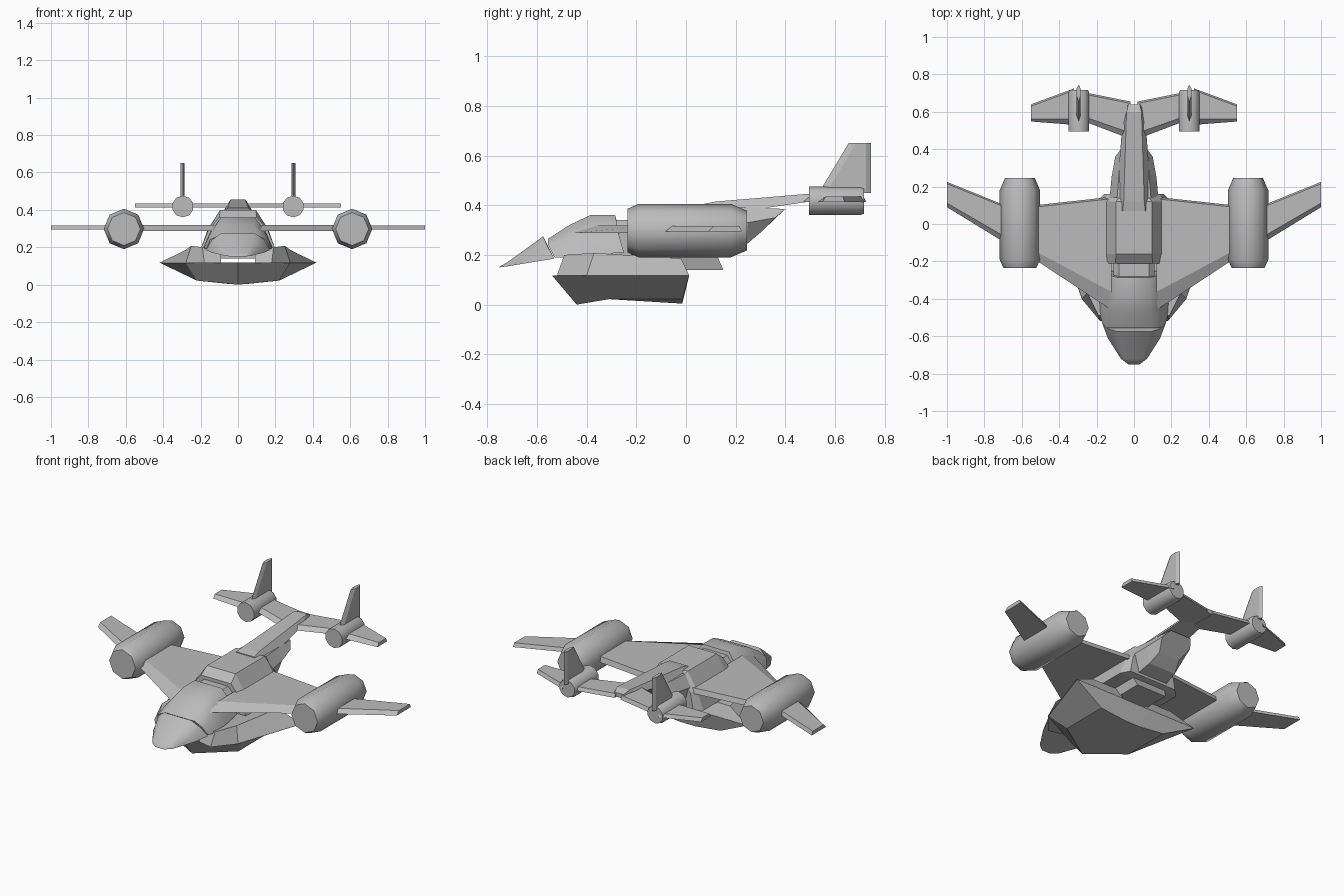
import bpy
import bmesh
import math
from mathutils import Matrix, Vector

default_cube = bpy.data.objects.get("Cube")
if default_cube:
    bpy.data.objects.remove(default_cube, do_unlink=True)

# Single hull paint
paint = bpy.data.materials.new("plain_grey")
paint.use_nodes = True
grey = (.5, .5, .5, 1)
paint.diffuse_color = grey
paint.node_tree.nodes["Principled BSDF"].inputs["Base Color"].default_value = grey


def finish(name, bm, smooth=None):
    """Turn a bmesh into a painted object, optionally smooth shaded."""
    bmesh.ops.recalc_face_normals(bm, faces=bm.faces)
    mesh = bpy.data.meshes.new(name)
    bm.to_mesh(mesh)
    bm.free()
    mesh.materials.append(paint)
    part = bpy.data.objects.new(name, mesh)
    bpy.context.collection.objects.link(part)
    if smooth:
        bpy.ops.object.select_all(action='DESELECT')
        part.select_set(True)
        bpy.context.view_layer.objects.active = part
        bpy.ops.object.shade_smooth_by_angle(angle=math.radians(smooth))
    return part


def loft(name, rings, smooth=None, side=1):
    """Skin a row of matching rings and cap both ends."""
    bm = bmesh.new()
    loops = [[bm.verts.new((side * x, y, z)) for x, y, z in ring] for ring in rings]
    for first, second in zip(loops, loops[1:]):
        for i in range(len(first)):
            j = (i + 1) % len(first)
            bm.faces.new((first[i], first[j], second[j], second[i]))
    bm.faces.new(loops[0])
    bm.faces.new(loops[-1])
    return finish(name, bm, smooth)


def both_sides(half):
    """Complete a ring from its left half, listed top to bottom."""
    return half + [(-x, y, z) for x, y, z in reversed(half) if x > 0]


def wing(name, root, tip, low, thick, side):
    """Flat-bottomed wing; root and tip are (x, front, back), bevelled nose."""
    rings = []
    for x, front, back in (root, tip):
        bevel = (back - front) * .16
        rings.append([(x, front, low), (x, front + bevel, low + thick),
                      (x, back - .01, low + thick), (x, back, low)])
    return loft(name, rings, side=side)


def turned_pod(name, centre, profile, sides, side):
    """Octagonal body of revolution along y from (y, radius) pairs."""
    cx, cz = centre
    rings = []
    for y, radius in profile:
        angles = [math.tau * i / sides for i in range(sides)]
        rings.append([(cx + radius * math.sin(a), y, cz + radius * math.cos(a))
                      for a in angles])
    return loft(name, rings, smooth=50, side=side)


# Nose cone with slanted rear
loft("nose_cone", [
    both_sides([(.09, -.575, .275), (.14, -.56, .24), (.17, -.53, .185)]),
    both_sides([(.08, -.63, .235), (.12, -.62, .205), (.14, -.61, .172)]),
    both_sides([(.05, -.72, .17), (.07, -.72, .16), (.07, -.72, .154)]),
    both_sides([(.02, -.75, .153), (.03, -.75, .151), (.03, -.75, .15)]),
], smooth=60)

# Cockpit shell
loft("cockpit", [
    both_sides([(.1, -.555, .265), (.15, -.555, .24), (.17, -.53, .19)]),
    both_sides([(.09, -.47, .32), (.15, -.47, .27), (.185, -.47, .19)]),
    both_sides([(.09, -.385, .36), (.15, -.385, .28), (.185, -.385, .2)]),
    both_sides([(.09, -.285, .36), (.15, -.27, .28), (.17, -.25, .21)]),
], smooth=60)

# Neck between cockpit and cabin
loft("neck", [
    both_sides([(.08, y, .34), (.11, y, .31), (.11, y, .2)]) for y in (-.3, -.18)
], smooth=40)

# Cabin with sloped windscreen and flared sides
loft("cabin", [
    both_sides([(.1, -.21, .36), (.16, -.21, .29), (.2, -.21, .19)]),
    both_sides([(.095, -.16, .4), (.16, -.16, .3), (.2, -.16, .19)]),
    both_sides([(.095, .12, .4), (.16, .12, .3), (.2, .12, .19)]),
    both_sides([(.07, .16, .37), (.14, .16, .3), (.16, .16, .2)]),
])

# Belly box under the cabin
loft("belly_box", [
    both_sides([(.12, -.2, .21), (.1, -.2, .14)]),
    both_sides([(.12, .12, .21), (.1, .15, .14)]),
])

# Aft fuselage, tapering upward
loft("aft_fuselage", [
    both_sides([(.09, .14, .39), (.13, .14, .32), (.1, .14, .21)]),
    both_sides([(.08, .27, .39), (.12, .25, .33), (.09, .24, .24)]),
    both_sides([(.07, .4, .385), (.1, .36, .35), (.07, .3, .29)]),
])

# Tail beam
loft("tail_beam", [
    both_sides([(.06, .07, .405), (.1, .07, .35)]),
    both_sides([(.055, .12, .415), (.095, .12, .36)]),
    both_sides([(.04, .6, .455), (.065, .5, .415)]),
    both_sides([(.03, .64, .44), (.045, .64, .415)]),
])

# Lower hull with a shallow keel
loft("lower_hull", [
    both_sides([(0, -.54, .118), (.28, -.4, .118), (.42, .013, .118), (.1, .013, .118)]),
    both_sides([(0, -.44, 0), (.22, -.31, .022), (.22, -.015, .022), (.05, -.015, .004)]),
])

for side, label in ((1, "left"), (-1, "right")):
    # Shoulder on top of the hull
    loft(label + "_hull_shoulder", [
        [(.09, -.5, .117), (.18, -.52, .117), (.28, -.4, .117), (.42, .013, .117), (.09, .013, .117)],
        [(.09, -.47, .2), (.19, -.49, .2), (.25, -.37, .208), (.28, -.02, .186), (.09, -.02, .186)],
    ], side=side)

    # Main wings and engine
    wing(label + "_inner_wing", (.12, -.46, .145), (.53, -.19, .1), .288, .03, side)
    wing(label + "_outer_wing", (.69, -.1, .1), (1, .09, .225), .294, .022, side)
    turned_pod(label + "_engine", (.61, .298),
               [(-.235, .088), (-.19, .108), (.18, .108), (.245, .08)], 8, side)

    # Tailplane, tail pod and fin
    wing(label + "_inner_tailplane", (.02, .455, .655), (.27, .55, .705), .413, .022, side)
    wing(label + "_outer_tailplane", (.32, .53, .725), (.55, .548, .64), .413, .022, side)
    turned_pod(label + "_tail_pod", (.295, .418),
               [(.495, .058), (.7, .058), (.717, .052)], 10, side)
    fin_rings = []
    for z, front, back in ((.45, .535, .745), (.65, .655, .745)):
        fin_rings.append([(.295, front, z), (.307, front + .03, z), (.307, back - .02, z),
                          (.295, back, z), (.286, back - .02, z), (.286, front + .03, z)])
    loft(label + "_fin", fin_rings, side=side)
